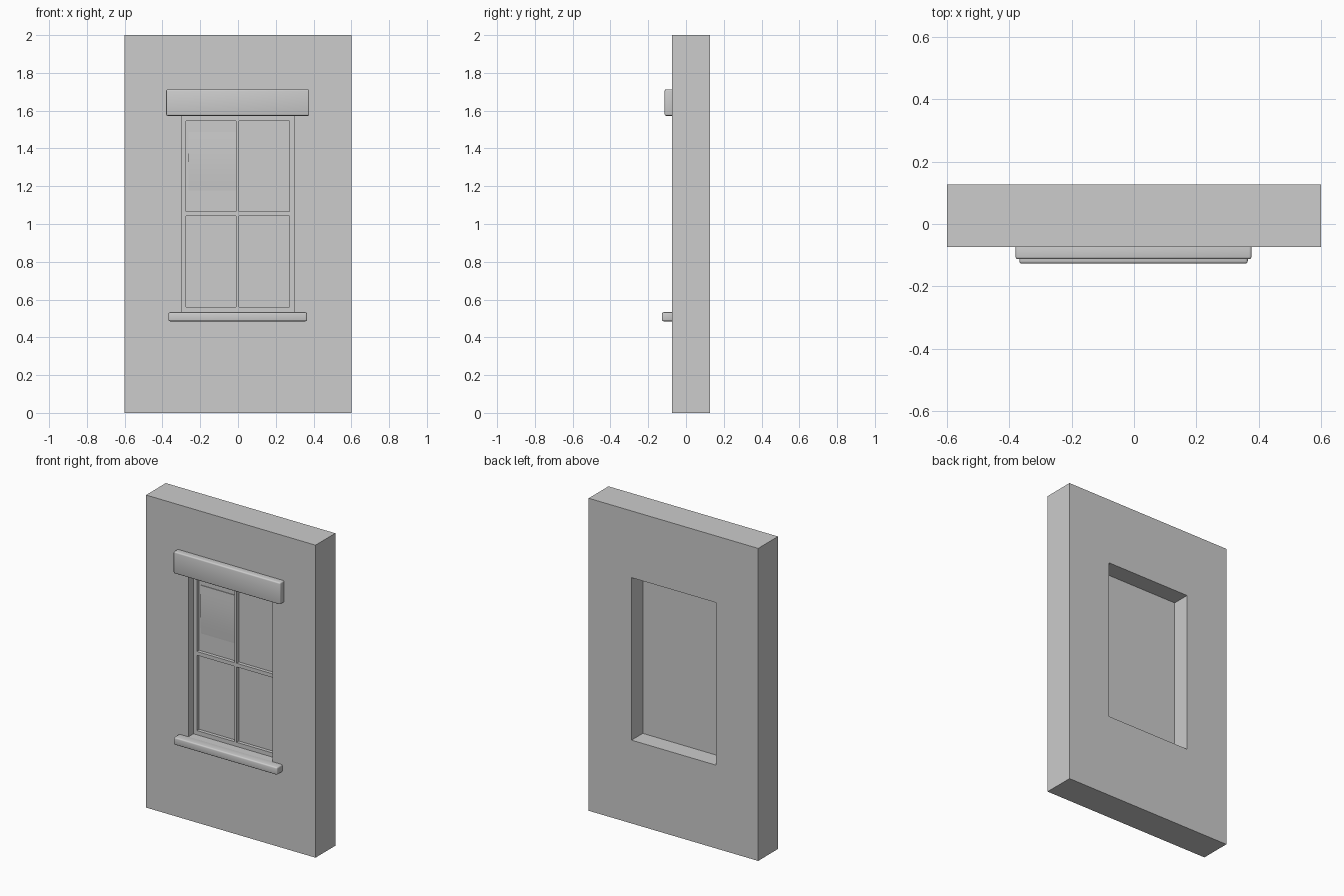
import bpy, bmesh, math

if "Cube" in bpy.data.objects:
    bpy.data.objects.remove(bpy.data.objects["Cube"])

grey = bpy.data.materials.new("plaster grey")
grey.diffuse_color = (0.604, 0.604, 0.604, 1)
grey.use_nodes = True
grey.node_tree.nodes["Principled BSDF"].inputs["Base Color"].default_value = grey.diffuse_color


def finish(name, bm, smooth=False):
    bmesh.ops.recalc_face_normals(bm, faces=bm.faces)
    for f in bm.faces:
        f.smooth = smooth
    me = bpy.data.meshes.new(name)
    bm.to_mesh(me)
    bm.free()
    me.materials.append(grey)
    ob = bpy.data.objects.new(name, me)
    bpy.context.collection.objects.link(ob)
    return ob


def add_box(bm, x0, x1, y0, y1, z0, z1):
    vs = bmesh.ops.create_cube(bm, size=1)["verts"]
    for v in vs:
        v.co.x = x0 if v.co.x < 0 else x1
        v.co.y = y0 if v.co.y < 0 else y1
        v.co.z = z0 if v.co.z < 0 else z1


def box(name, *dims, bevel=0):
    bm = bmesh.new()
    add_box(bm, *dims)
    if bevel:
        bmesh.ops.bevel(bm, geom=bm.edges[:], offset=bevel, segments=3,
                        profile=0.5, affect='EDGES')
    return finish(name, bm, smooth=bevel > 0)


# Wall: a grid with the middle cell left open, extruded to thickness
FRONT, BACK = -0.073, 0.127
L, R, B, T = -0.30, 0.297, 0.533, 1.573
xs, zs = (-0.6, L, R, 0.6), (0, B, T, 2)
bm = bmesh.new()
g = [[bm.verts.new((x, FRONT, z)) for z in zs] for x in xs]
for i in range(3):
    for j in range(3):
        if (i, j) != (1, 1):
            bm.faces.new((g[i][j], g[i + 1][j], g[i + 1][j + 1], g[i][j + 1]))
ext = bmesh.ops.extrude_face_region(bm, geom=bm.faces[:], use_keep_orig=True)
for v in ext["geom"]:
    if isinstance(v, bmesh.types.BMVert):
        v.co.y = BACK
finish("wall", bm)

# Rounded lintel and sill, set slightly into the wall
box("lintel", -0.38, 0.377, -0.113, FRONT + 0.01, 1.573, 1.713, bevel=0.008)
box("sill", -0.368, 0.365, -0.127, FRONT + 0.01, 0.485, 0.533, bevel=0.008)

# Window pane panel and the frame bars in front of it
PANE, FACE = 0.0, -0.022
box("window_pane", L, R, PANE, 0.013, B, T)
bm = bmesh.new()
add_box(bm, L, L + 0.024, FACE, PANE, B, T)
add_box(bm, R - 0.024, R, FACE, PANE, B, T)
for z0, z1 in ((B, 0.56), (1.042, 1.066), (1.546, T)):
    add_box(bm, L + 0.024, R - 0.024, FACE, PANE, z0, z1)
for z0, z1 in ((0.56, 1.042), (1.066, 1.546)):
    add_box(bm, -0.010, 0.006, FACE, PANE, z0, z1)
finish("window_frame", bm)

# Gently bulging sheet behind the upper left pane, fading into it at the bottom
bm = bmesh.new()
N, z_top, z_bot = 10, 1.487, 1.177
prof = []
for i in range(N + 1):
    t = i / N
    y = PANE - 0.004 * (1 - t) - 0.006 * math.sin(math.pi * t)
    prof.append((y, z_top + (z_bot - z_top) * t))
rows = [[bm.verts.new((x, y, z)) for x in (-0.262, -0.005)] for y, z in prof]
for a, b in zip(rows, rows[1:]):
    bm.faces.new((a[0], b[0], b[1], a[1]))
back = [[bm.verts.new((x, PANE + 0.002, z)) for x in (-0.262, -0.005)]
        for z in (z_top, z_bot)]
bm.faces.new((rows[0][0], rows[0][1], back[0][1], back[0][0]))
bm.faces.new((rows[-1][0], back[1][0], back[1][1], rows[-1][1]))
bm.faces.new((back[0][0], back[0][1], back[1][1], back[1][0]))
for k in (0, 1):
    bm.faces.new([r[k] for r in rows] + [back[1][k], back[0][k]])
sheet = finish("window_blind", bm, smooth=True)
bpy.context.view_layer.objects.active = sheet
sheet.select_set(True)
bpy.ops.object.shade_smooth_by_angle(angle=math.radians(40))
